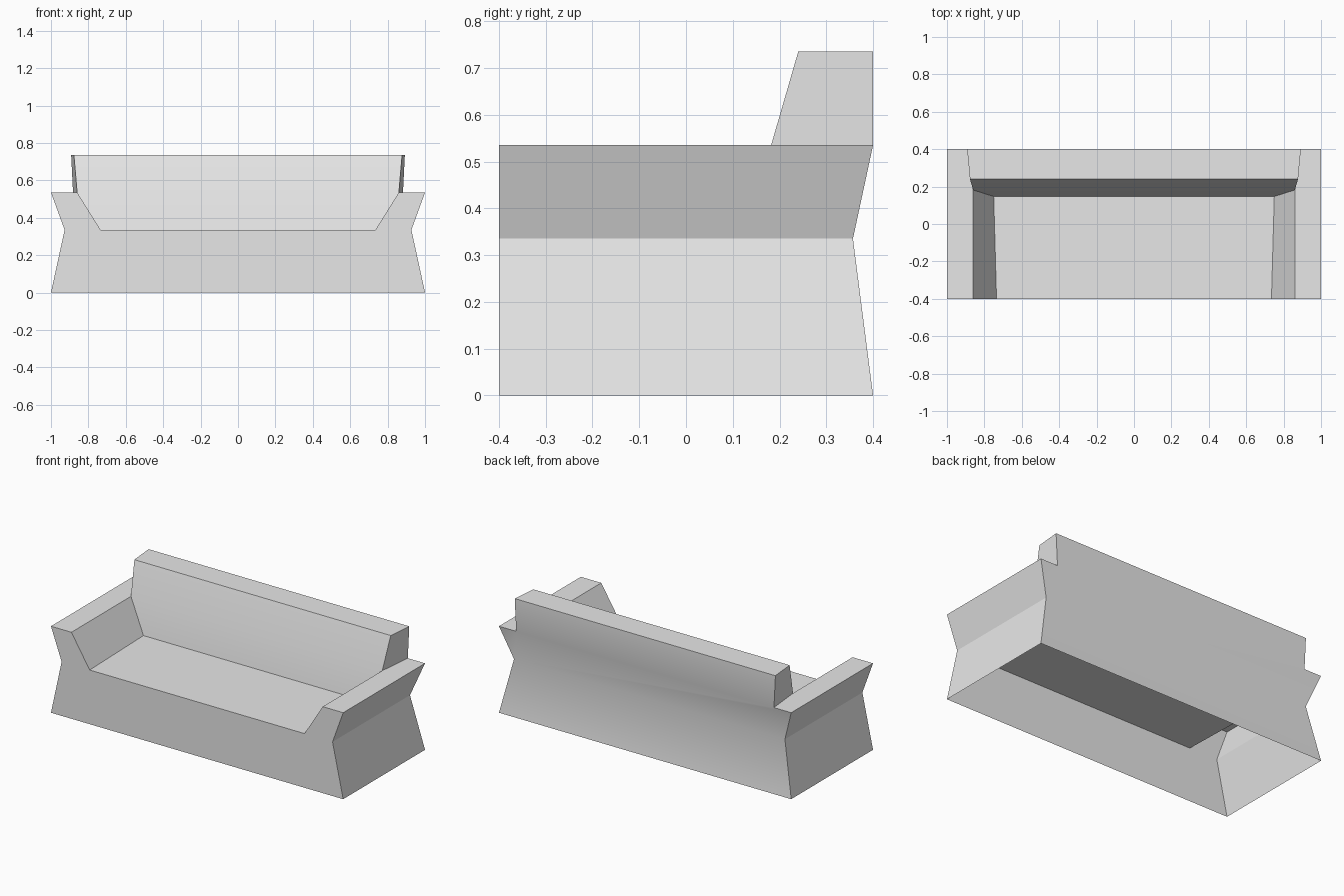
import bpy
import bmesh
import math

cube = bpy.data.objects.get("Cube")
if cube:
    bpy.data.objects.remove(cube, do_unlink=True)

# One flat upholstery colour
grey = bpy.data.materials.new("light_grey_fabric")
grey.use_nodes = True
colour = (0.8, 0.8, 0.8, 1.0)
grey.diffuse_color = colour
grey.node_tree.nodes["Principled BSDF"].inputs["Base Color"].default_value = colour

# Levels: waist and seat share a height, arms above, backrest on top
SEAT, ARM, TOP = 0.335, 0.535, 0.735
FRONT, BACK = -0.4, 0.4

# Corner points of the left half; the right half is mirrored
points = {
    "foot_front": (1.0, FRONT, 0), "foot_back": (1.0, BACK, 0),
    "waist_front": (0.927, FRONT, SEAT), "waist_back": (0.927, 0.357, SEAT),
    "arm_front": (1.0, FRONT, ARM), "arm_back": (1.0, BACK, ARM),
    "inner_front": (0.86, FRONT, ARM), "inner_back": (0.86, 0.182, ARM),
    "seat_front": (0.735, FRONT, SEAT), "seat_back": (0.75, 0.147, SEAT),
    "rest_base": (0.882, BACK, ARM),
    "rest_top_front": (0.877, 0.24, TOP), "rest_top_back": (0.892, BACK, TOP),
}

# Faces found on both ends
end_faces = [
    "foot_front foot_back waist_back waist_front",               # lower side
    "waist_front waist_back arm_back arm_front",                 # upper side
    "arm_front arm_back rest_base inner_back inner_front",       # arm top
    "inner_front inner_back seat_back seat_front",               # arm inside
    "inner_back rest_base rest_top_back rest_top_front",         # backrest end
]
# Faces running the full width: each chain is closed by its mirror image
wide_faces = [
    "foot_front waist_front arm_front inner_front seat_front",   # front panel
    "seat_front seat_back",                                      # seat
    "seat_back inner_back",                                      # backrest lower
    "inner_back rest_top_front",                                 # backrest upper
    "rest_top_front rest_top_back",                              # backrest top
    "rest_top_back rest_base",                                   # back, upper
    "rest_base arm_back waist_back",                             # back, middle
    "waist_back foot_back",                                      # back, lower
]

# Sofa shell, open underneath
bm = bmesh.new()
left = {n: bm.verts.new(p) for n, p in points.items()}
right = {n: bm.verts.new((-x, y, z)) for n, (x, y, z) in points.items()}
for face in end_faces:
    names = face.split()
    bm.faces.new([left[n] for n in names])
    bm.faces.new([right[n] for n in reversed(names)])
for face in wide_faces:
    names = face.split()
    bm.faces.new([left[n] for n in names] + [right[n] for n in reversed(names)])

# Make all normals point outwards, with the backrest top facing up
bmesh.ops.recalc_face_normals(bm, faces=bm.faces)
bm.normal_update()
top_face = max(bm.faces, key=lambda f: f.calc_center_median().z)
if top_face.normal.z < 0:
    bmesh.ops.reverse_faces(bm, faces=bm.faces)

mesh = bpy.data.meshes.new("sofa_shell")
bm.to_mesh(mesh)
bm.free()
mesh.materials.append(grey)
sofa = bpy.data.objects.new("sofa_shell", mesh)
bpy.context.collection.objects.link(sofa)

# Soft shading over the shallow bends, sharp corners elsewhere
bpy.ops.object.select_all(action="DESELECT")
sofa.select_set(True)
bpy.context.view_layer.objects.active = sofa
bpy.ops.object.shade_smooth_by_angle(angle=math.radians(30))
